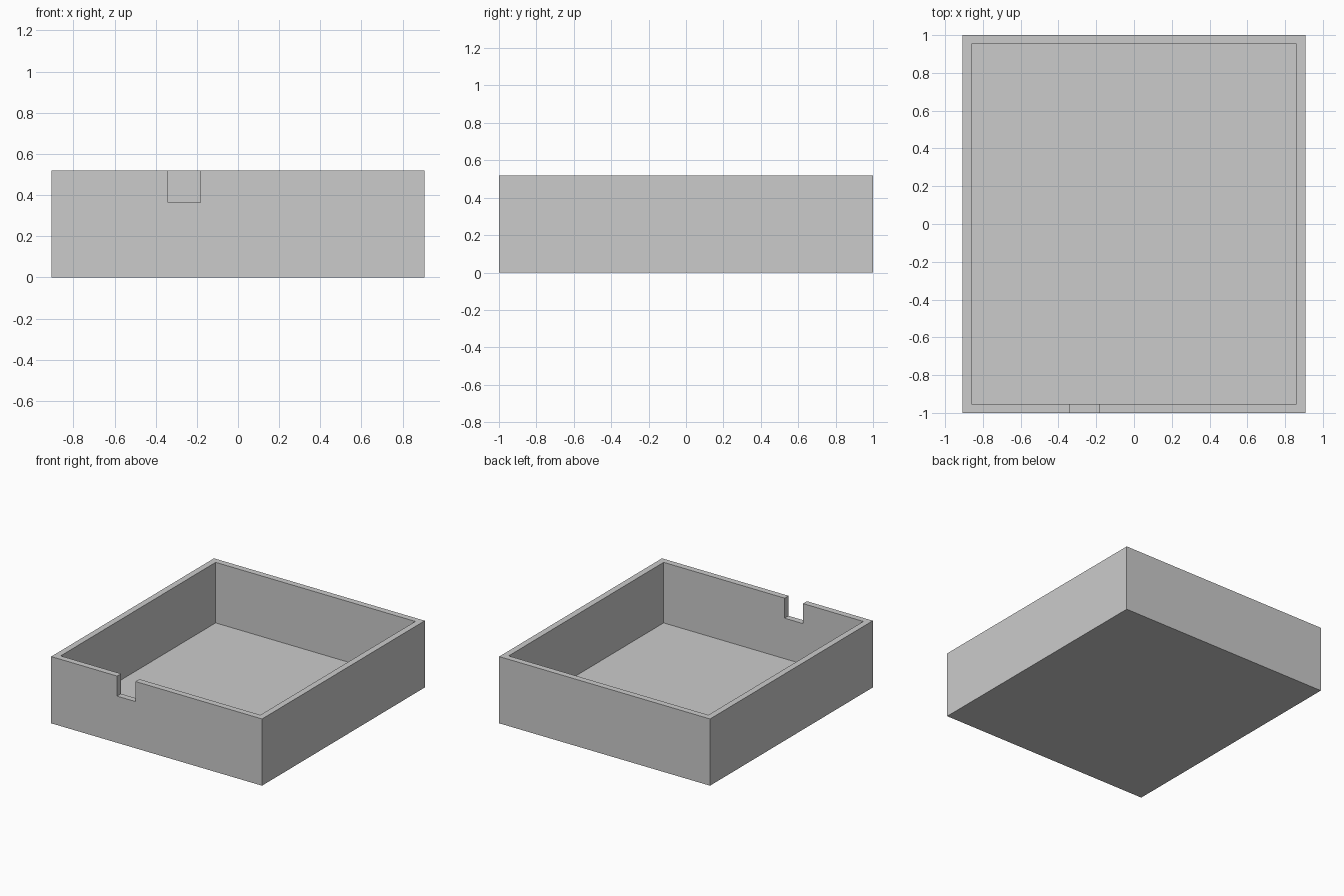
import bpy
import bmesh
from mathutils import Vector

default = bpy.data.objects.get("Cube")
if default:
    bpy.data.objects.remove(default, do_unlink=True)

# Overall sizes
HALF_X, HALF_Y, HEIGHT = 0.907, 1.0, 0.519
WALL = 0.048
NOTCH_LEFT, NOTCH_RIGHT, NOTCH_BOTTOM = -0.34, -0.182, 0.363

grey = bpy.data.materials.new("plain_grey")
grey.use_nodes = True
colour = (0.6, 0.6, 0.6, 1.0)
grey.diffuse_color = colour
grey.node_tree.nodes["Principled BSDF"].inputs["Base Color"].default_value = colour


def box(name, low, high):
    """Make a box object spanning two opposite corners."""
    low, high = Vector(low), Vector(high)
    bm = bmesh.new()
    bmesh.ops.create_cube(bm, size=1)
    bmesh.ops.scale(bm, vec=high - low, verts=bm.verts)
    bmesh.ops.translate(bm, vec=(low + high) / 2, verts=bm.verts)
    mesh = bpy.data.meshes.new(name)
    bm.to_mesh(mesh)
    bm.free()
    mesh.materials.append(grey)
    obj = bpy.data.objects.new(name, mesh)
    bpy.context.collection.objects.link(obj)
    return obj


# Solid block that becomes the open tray
tray = box("tray", (-HALF_X, -HALF_Y, 0), (HALF_X, HALF_Y, HEIGHT))

# Hollow interior, and the cable notch through the front wall
above = HEIGHT + 0.1
cutters = [
    box("cavity_cutter",
        (WALL - HALF_X, WALL - HALF_Y, WALL),
        (HALF_X - WALL, HALF_Y - WALL, above)),
    box("notch_cutter",
        (NOTCH_LEFT, -HALF_Y - 0.1, NOTCH_BOTTOM),
        (NOTCH_RIGHT, -HALF_Y + 0.2, above)),
]
for cutter in cutters:
    mod = tray.modifiers.new(cutter.name, "BOOLEAN")
    mod.operation = "DIFFERENCE"
    mod.solver = "EXACT"
    mod.object = cutter

# Bake the cuts into the tray and discard the cutters
bpy.context.view_layer.update()
evaluated = tray.evaluated_get(bpy.context.evaluated_depsgraph_get())
cut_mesh = bpy.data.meshes.new_from_object(evaluated)
tray.modifiers.clear()
tray.data = cut_mesh
cut_mesh.name = "tray"
for cutter in cutters:
    bpy.data.objects.remove(cutter, do_unlink=True)
